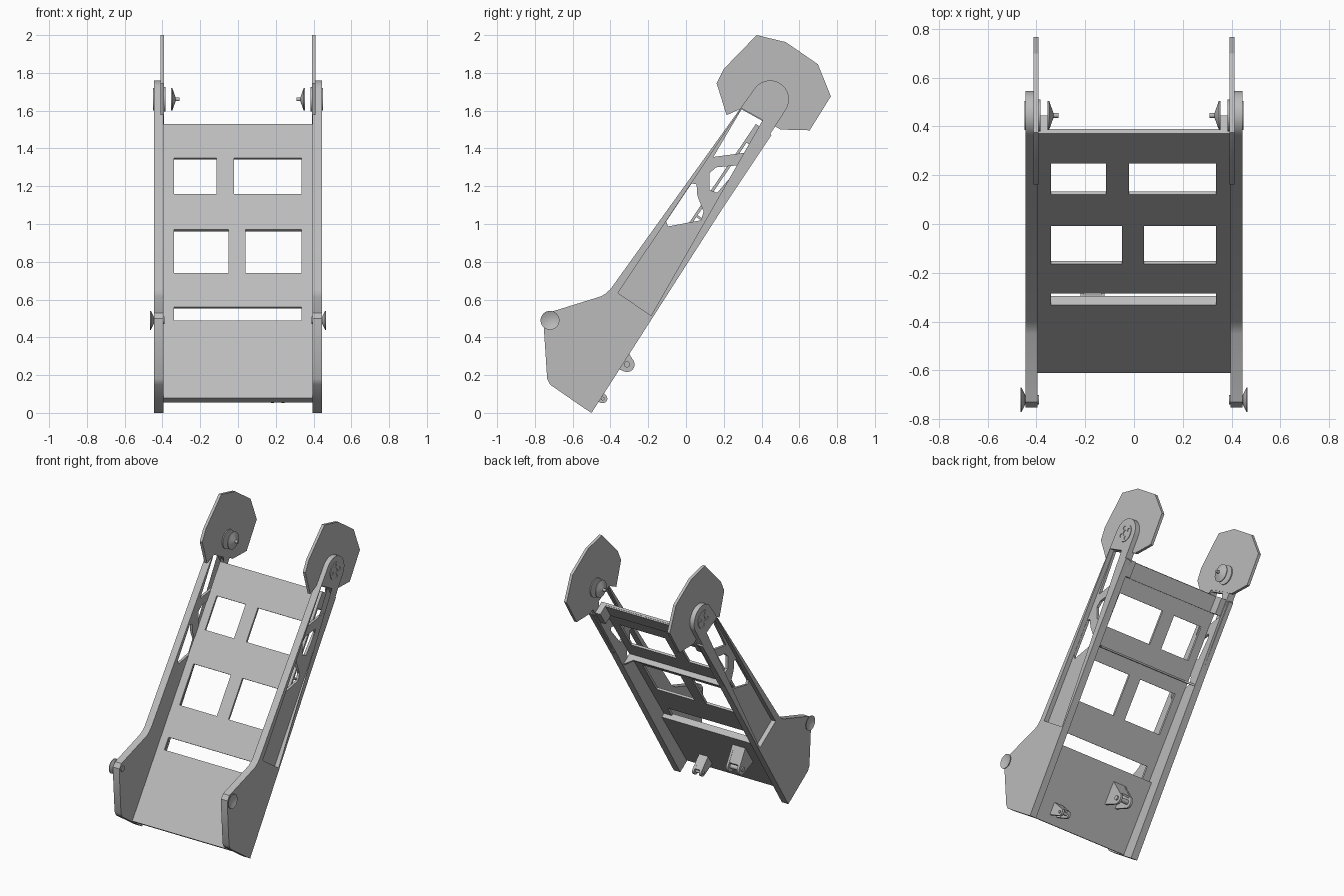
import bpy, bmesh, math
from mathutils import Vector, Matrix

if "Cube" in bpy.data.objects:
    bpy.data.objects.remove(bpy.data.objects["Cube"])

mat = bpy.data.materials.new("plain grey metal")
mat.diffuse_color = (0.5, 0.5, 0.5, 1)
mat.use_nodes = True
mat.node_tree.nodes["Principled BSDF"].inputs["Base Color"].default_value = mat.diffuse_color

# Frame of the sloping bed: U runs up the slope, N faces forward and up
A = math.atan2(1.45, 0.98)
X = Vector((1, 0, 0))
U = Vector((0, math.cos(A), math.sin(A)))
N = X.cross(U)
FOOT = Vector((0, -0.61, 0.08))
ZERO = Vector((0, 0, 0))
Y, Z = Vector((0, 1, 0)), Vector((0, 0, 1))


def finish(name, bm):
    bmesh.ops.remove_doubles(bm, verts=bm.verts, dist=1e-5)
    bmesh.ops.recalc_face_normals(bm, faces=bm.faces)
    me = bpy.data.meshes.new(name)
    bm.to_mesh(me)
    bm.free()
    me.materials.append(mat)
    ob = bpy.data.objects.new(name, me)
    bpy.context.collection.objects.link(ob)
    bpy.ops.object.select_all(action='DESELECT')
    ob.select_set(True)
    bpy.context.view_layer.objects.active = ob
    bpy.ops.object.shade_smooth_by_angle(angle=math.radians(30))
    return ob


def panel(name, loops, lo, hi, origin=ZERO, ax=Y, ay=Z):
    """Flat plate: first loop is the outline, the others are holes."""
    cu = bpy.data.curves.new(name + "_outline", 'CURVE')
    cu.dimensions, cu.fill_mode = '2D', 'BOTH'
    cu.extrude = abs(hi - lo) / 2
    for pts in loops:
        sp = cu.splines.new('POLY')
        sp.points.add(len(pts) - 1)
        for p, q in zip(sp.points, pts):
            p.co = (q[0], q[1], 0, 1)
        sp.use_cyclic_u = True
    tmp = bpy.data.objects.new("outline_helper", cu)
    bpy.context.collection.objects.link(tmp)
    dg = bpy.context.evaluated_depsgraph_get()
    me = bpy.data.meshes.new_from_object(tmp.evaluated_get(dg))
    az = ax.cross(ay)
    m = Matrix((ax, ay, az)).transposed().to_4x4()
    m.translation = origin + az * (lo + hi) / 2
    me.transform(m)
    bm = bmesh.new()
    bm.from_mesh(me)
    bpy.data.objects.remove(tmp)
    bpy.data.curves.remove(cu)
    bpy.data.meshes.remove(me)
    return finish(name, bm)


def lathe(name, profile, y, z, side):
    """Round part turned about the x axis; profile is (radius, x)."""
    bm = bmesh.new()
    vs = [bm.verts.new((x * side, y, z + r)) for r, x in profile]
    es = [bm.edges.new(e) for e in zip(vs, vs[1:])]
    bmesh.ops.spin(bm, geom=vs + es, cent=(0, y, z), axis=(1, 0, 0),
                   angle=2 * math.pi, steps=32, use_duplicate=False)
    finish(name, bm)


def arc(cy, cz, r, a0, a1, n):
    return [(cy + r * math.cos(math.radians(a0 + (a1 - a0) * i / n)),
             cz + r * math.sin(math.radians(a0 + (a1 - a0) * i / n))) for i in range(n + 1)]


def circle(cy, cz, r, n=24):
    return arc(cy, cz, r, 0, 360, n)[:-1]


def rect(x0, x1, y0, y1):
    return [(x0, y0), (x1, y0), (x1, y1), (x0, y1)]


def slope(z):
    return (z - FOOT.z) / U.z


def sd(pts):
    """Bed coordinates (along slope, depth behind) to (y, z)."""
    return [tuple((FOOT + U * s - N * d).yz) for s, d in pts]


# Side plates: solid foot, long arm with a shallow pocket and truss openings
hub = (0.445, 1.66)
outline = [(-0.5, 0.0), (-0.535, 0.022), (-0.72, 0.15), (-0.735, 0.18), (-0.752, 0.44),
           (-0.752, 0.50), (-0.73, 0.53), (-0.45, 0.617), (-0.425, 0.632), (-0.4, 0.655)]
outline += arc(*hub, 0.1, 148, -30, 16)
pocket = [(-0.36, 0.635), (-0.185, 0.515), (0.452, 1.47), (0.406, 1.55), (0.294, 1.612)]
openings = [
    [(0.294, 1.607), (0.406, 1.545), (0.447, 1.468), (0.37, 1.385), (0.145, 1.355)],
    [(0.125, 1.27), (0.16, 1.30), (0.268, 1.31), (0.27, 1.288), (0.165, 1.165), (0.125, 1.18)],
    [(0.03, 1.215), (0.056, 1.21), (0.06, 1.15), (0.093, 1.066), (0.08, 1.02),
     (-0.095, 0.987), (-0.105, 1.013)]]
ear = [(0.374, 2.0), (0.528, 1.963), (0.698, 1.846), (0.767, 1.676), (0.655, 1.496),
       (0.50, 1.50), (0.41, 1.555), (0.30, 1.615), (0.215, 1.576), (0.162, 1.745), (0.199, 1.82)]
bolts = [circle(*hub, 0.018, 12)] + [
    circle(hub[0] + 0.038 * math.cos(a), hub[1] + 0.038 * math.sin(a), 0.013, 12)
    for a in (0.1 + math.pi / 2 * i for i in range(4))]

for side, tag in ((-1, "left"), (1, "right")):
    panel(tag + "_arm_web", [outline] + openings, side * 0.395, side * 0.413)
    panel(tag + "_arm_frame", [outline, pocket], side * 0.412, side * 0.445)
    panel(tag + "_ear_plate", [ear], side * 0.391, side * 0.411)
    panel(tag + "_hub_cover", [circle(*hub, 0.06)] + bolts, side * 0.443, side * 0.449)
    lathe(tag + "_hub_disc", [(0, 0.384), (0.065, 0.384), (0.065, 0.4), (0, 0.4)], *hub, side)
    lathe(tag + "_inner_dish", [(0, 0.31), (0.01, 0.31), (0.01, 0.33), (0.06, 0.348),
                                (0.06, 0.354), (0, 0.342)], *hub, side)
    lathe(tag + "_foot_dish", [(0, 0.39), (0.02, 0.39), (0.02, 0.446), (0.05, 0.461),
                               (0.05, 0.465), (0.022, 0.453), (0, 0.453)], -0.72, 0.49, side)
    # small box tying the bed top to the arm
    s = slope(1.53)
    panel(tag + "_top_bracket", [sd(rect(s - 0.11, s, 0.012, 0.09))], side * 0.355, side * 0.396)

# Bed: thin upper sheet with four windows, thick lower panel below the slot
s_slot, s_top = slope(0.49), slope(1.53)
holes = [rect(x0, x1, slope(z0), slope(z1)) for x0, x1, z0, z1 in (
    (-0.34, -0.115, 1.16, 1.35), (-0.02, 0.335, 1.16, 1.35),
    (-0.34, -0.05, 0.74, 0.97), (0.04, 0.335, 0.74, 0.97), (-0.34, 0.335, 0.49, 0.56))]
panel("bed_sheet", [rect(-0.398, 0.398, 0, s_top)] + holes, -0.015, 0, FOOT, X, U)
panel("bed_lower_panel", [rect(-0.397, 0.397, 0, s_slot)], -0.045, -0.014, FOOT, X, U)
panel("bed_top_doubler", [rect(-0.397, 0.397, s_top - 0.11, s_top - 0.002)],
      -0.024, -0.014, FOOT, X, U)

# Cross rib between the window rows, deeper at both ends
rib = [(-0.397, 0.012), (0.397, 0.012), (0.397, 0.1), (0.345, 0.052), (-0.345, 0.052), (-0.397, 0.1)]
panel("cross_rib", [rib], slope(1.05) - 0.006, slope(1.05) + 0.006, FOOT, X, -N)


# Brackets behind the lower panel: two cheeks, a web and a pin
def bracket(name, x0, x1, t, s, d, r, s0, s1):
    cheek = sd([(s0, 0.04), (s1, 0.04)] + [(s + b, d + a) for a, b in arc(0, 0, r, 80, -80, 10)])
    for c in (x0, x1 - t):
        panel(name + "_cheek", [cheek], c, c + t)
    web = sd([(s1, 0.04), (s + r, d), (s + r - 0.012, d), (s1 - 0.02, 0.04)])
    panel(name + "_web", [web], x0 + t / 2, x1 - t / 2)
    pin = sd([(s, d)])[0]
    panel(name + "_pin", [circle(*pin, r * 0.4, 16)], x0 - 0.008, x1 + 0.008)


bracket("large_bracket", -0.22, -0.12, 0.015, 0.313, 0.148, 0.04, 0.25, 0.41)
bracket("small_clevis", 0.175, 0.245, 0.016, 0.091, 0.142, 0.025, 0.055, 0.14)
